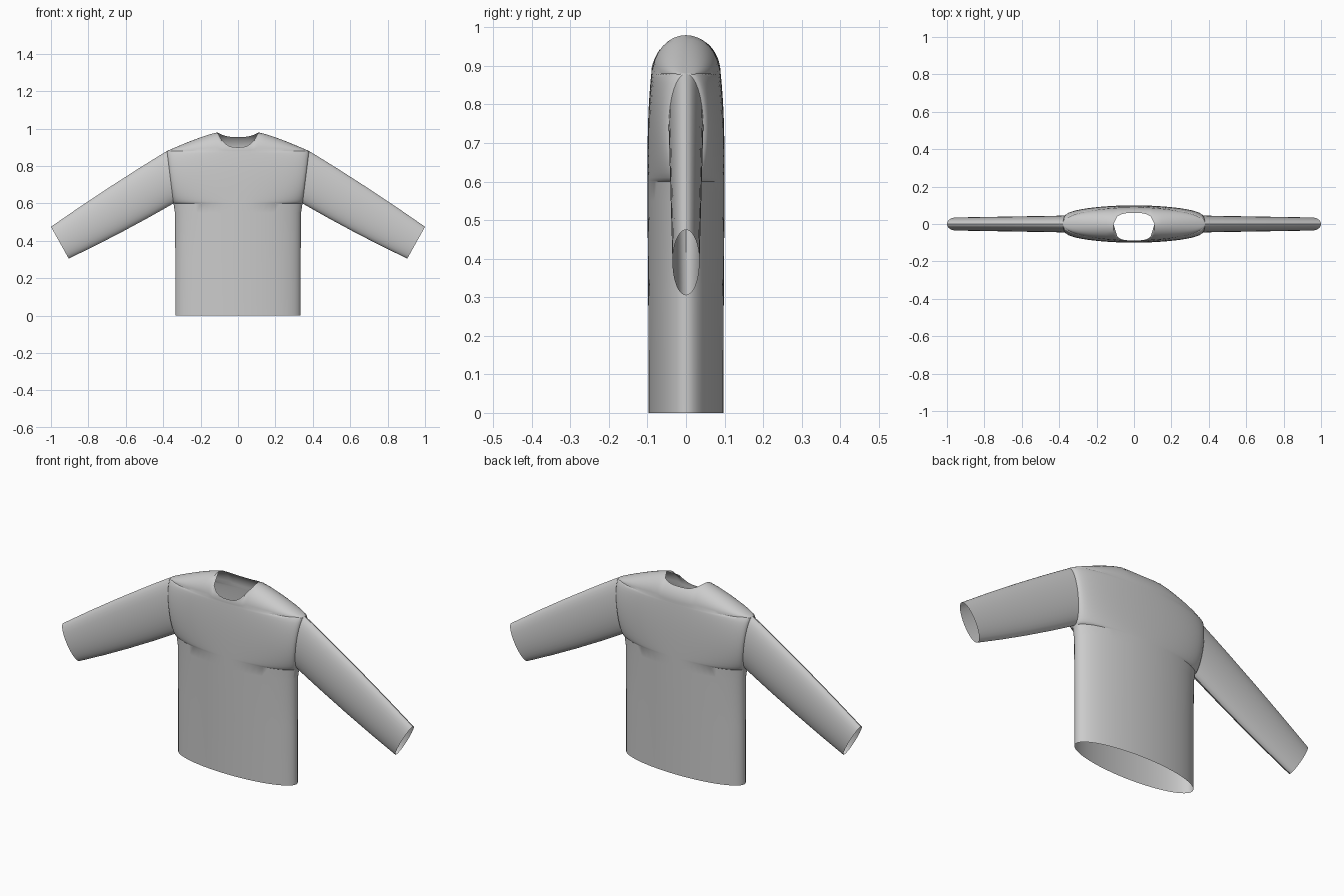
import bpy, bmesh
from math import sin, cos, asin, pi
from mathutils import Vector

if "Cube" in bpy.data.objects:
    bpy.data.objects.remove(bpy.data.objects["Cube"])

NECK, YOKE, ARMPIT = 0.11, 0.88, 0.60
SHOULDER = Vector((0.38, 0, YOKE))
UNDERARM = Vector((0.345, 0, ARMPIT))
ARM_DEPTH, RING = 0.045, 32

cloth = bpy.data.materials.new("grey_cloth")
cloth.use_nodes = True
grey = (0.6, 0.6, 0.6, 1)
cloth.diffuse_color = grey
cloth.node_tree.nodes["Principled BSDF"].inputs["Base Color"].default_value = grey


def add_grid(bm, rows):
    """Skin a list of equally long rows of points."""
    verts = [[bm.verts.new(p) for p in row] for row in rows]
    for low, high in zip(verts, verts[1:]):
        for i in range(len(low) - 1):
            bm.faces.new((low[i], low[i + 1], high[i + 1], high[i]))


def finish(bm, name):
    bmesh.ops.remove_doubles(bm, verts=bm.verts, dist=0.0005)
    bmesh.ops.dissolve_degenerate(bm, edges=bm.edges, dist=0.0001)
    bmesh.ops.recalc_face_normals(bm, faces=bm.faces)
    mesh = bpy.data.meshes.new(name)
    bm.to_mesh(mesh)
    bm.free()
    mesh.materials.append(cloth)
    obj = bpy.data.objects.new(name, mesh)
    bpy.context.collection.objects.link(obj)
    bpy.ops.object.select_all(action='DESELECT')
    bpy.context.view_layer.objects.active = obj
    obj.select_set(True)
    bpy.ops.object.shade_smooth_by_angle(angle=0.5)


# Columns across the body, with one exactly at each neck corner
corner = asin(NECK / SHOULDER.x)
half = [corner * i / 5 for i in range(5)]
half += [corner + (pi / 2 - corner) * i / 12 for i in range(13)]
columns = [-t for t in reversed(half[1:])] + half


def body_row(z, width, depth, edge, side):
    return [(width * sin(t), side * (edge + (depth - edge) * cos(t)), z)
            for t in columns]


def yoke_row(f, side):
    """Rounded shoulder cap, stopping at the neckline in the middle."""
    row = []
    for t in columns:
        x = SHOULDER.x * sin(t)
        n = abs(x) / NECK
        ridge = 0.1
        if n < 0.999:
            low = 0.02 if side < 0 else 0.075
            stop = asin((low + (0.1 - low) * n ** 3) / ridge)
        else:
            run = max(0, min(1, (abs(x) - NECK) / (SHOULDER.x - NECK)))
            ridge *= 1 - run ** 1.2
            stop = pi / 2
        a = stop * f
        row.append((x, side * 0.09 * cos(t) * cos(a), YOKE + ridge * sin(a)))
    return row


# Torso: front and back panels, open at hem, neck and armholes
bm = bmesh.new()
for side in (-1, 1):
    rows = [body_row(0, 0.335, 0.097, 0, side),
            body_row(0.3, 0.335, 0.098, 0, side),
            body_row(0.55, 0.337, 0.1, 0, side)]
    for i in range(RING // 2 + 1):
        a = pi * i / (RING // 2)
        f = (1 - cos(a)) / 2
        p = UNDERARM.lerp(SHOULDER, f)
        rows.append(body_row(p.z, p.x, 0.1 - 0.01 * f ** 3,
                             ARM_DEPTH * sin(a), side))
    rows += [yoke_row(i / 8, side) for i in range(1, 9)]
    add_grid(bm, rows)
finish(bm, "torso")

# Sleeves: tapering flattened tubes from armhole to open cuff
cuff_top, cuff_bottom = Vector((1, 0, 0.475)), Vector((0.905, 0, 0.305))
for name, mirror in (("left_sleeve", 1), ("right_sleeve", -1)):
    bm = bmesh.new()
    rows = []
    for k in (0, 0.05, 0.12, 0.25, 0.5, 0.75, 1):
        top = SHOULDER.lerp(cuff_top, k)
        bottom = UNDERARM.lerp(cuff_bottom, k)
        top.z += 0.03 * k * (1 - k)
        bottom.z -= 0.03 * k * (1 - k)
        mid, arm = (top + bottom) / 2, (top - bottom) / 2
        depth = ARM_DEPTH + (0.035 - ARM_DEPTH) * k
        ring = []
        for i in range(RING + 1):
            a = 2 * pi * i / RING
            p = mid + arm * cos(a)
            ring.append((mirror * p.x, depth * sin(a), p.z))
        rows.append(ring)
    add_grid(bm, rows)
    finish(bm, name)
